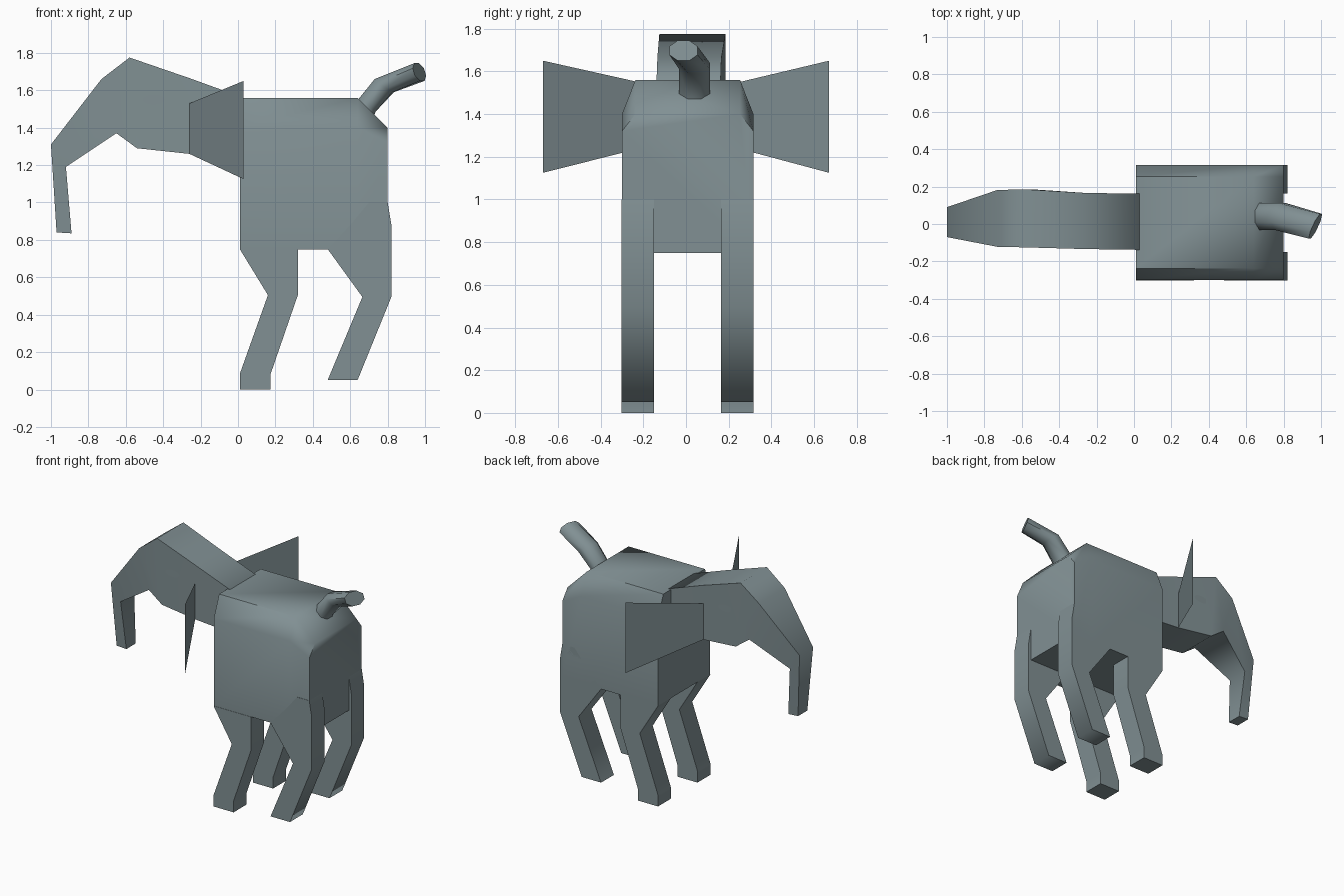
import bpy, bmesh, math

if "Cube" in bpy.data.objects:
    bpy.data.objects.remove(bpy.data.objects["Cube"])

grey = bpy.data.materials.new("elephant grey")
grey.diffuse_color = (0.22, 0.28, 0.295, 1)
grey.use_nodes = True
grey.node_tree.nodes["Principled BSDF"].inputs["Base Color"].default_value = grey.diffuse_color


def make(name, bm, angle):
    bmesh.ops.recalc_face_normals(bm, faces=bm.faces)
    me = bpy.data.meshes.new(name)
    bm.to_mesh(me)
    bm.free()
    me.materials.append(grey)
    for p in me.polygons:
        p.use_smooth = True
    me.set_sharp_from_angle(angle=math.radians(angle))
    ob = bpy.data.objects.new(name, me)
    bpy.context.collection.objects.link(ob)
    return ob


def loft(name, sections, angle=60):
    """Skin a row of equal-sized point loops and cap both ends."""
    bm = bmesh.new()
    rings = [[bm.verts.new(p) for p in s] for s in sections]
    n = len(rings[0])
    for a, b in zip(rings, rings[1:]):
        for i in range(n):
            j = (i + 1) % n
            bm.faces.new((a[i], a[j], b[j], b[i]))
    bm.faces.new(rings[0])
    bm.faces.new(rings[-1])
    return make(name, bm, angle)


def limb_section(top, bottom, yc, half):
    """Rectangular section between two side-view points."""
    return [(top[0], yc - half, top[1]), (top[0], yc + half, top[1]),
            (bottom[0], yc + half, bottom[1]), (bottom[0], yc - half, bottom[1])]


# Body: block with bevelled back edges and a sloping rump
def body_section(x, shoulder, top):
    half = [(0.308, 0.75), (0.308, shoulder), (0.245, top)]
    return ([(x, 0.008 - y, z) for y, z in half]
            + [(x, 0.008 + y, z) for y, z in reversed(half)])


loft("body", [body_section(0.01, 1.40, 1.56), body_section(0.64, 1.40, 1.56),
              body_section(0.80, 1.32, 1.40)])

# Legs: bent columns given as height, left x, right x
front_leg = [(0.75, 0.01, 0.32), (0.505, 0.16, 0.32), (0.085, 0.01, 0.175), (0.0, 0.01, 0.175)]
hind_leg = [(1.0, 0.70, 0.80), (0.88, 0.60, 0.82), (0.75, 0.48, 0.82),
            (0.495, 0.665, 0.82), (0.052, 0.48, 0.64)]
for side, yc in (("right", -0.226), ("left", 0.24)):
    for kind, profile in (("front_leg", front_leg), ("hind_leg", hind_leg)):
        loft(f"{kind}_{side}",
             [limb_section((a, z), (b, z), yc, 0.076) for z, a, b in profile], 80)

# Neck, head and trunk in one skin
loft("head_and_trunk", [limb_section(*s) for s in [
    ((0.03, 1.56), (0.03, 1.24), 0.012, 0.150),
    ((-0.26, 1.665), (-0.26, 1.26), 0.016, 0.150),
    ((-0.58, 1.775), (-0.54, 1.29), 0.030, 0.155),
    ((-0.73, 1.66), (-0.65, 1.37), 0.030, 0.152),
    ((-1.0, 1.31), (-0.92, 1.19), 0.010, 0.080),
    ((-0.97, 0.84), (-0.89, 0.835), 0.010, 0.055)]], 80)

# Tail: short bent stub, eight-sided
def tail_section(upper, lower, yc, half, twist=0.0):
    cx, cz = (upper[0] + lower[0]) / 2, (upper[1] + lower[1]) / 2
    dx, dz = upper[0] - cx, upper[1] - cz
    pts = []
    for i in range(8):
        a = math.pi * (i + 0.5) / 4
        c, s = math.cos(a) / math.cos(math.pi / 8), math.sin(a) / math.cos(math.pi / 8)
        pts.append((cx + dx * c + twist * s, yc + half * s, cz + dz * c))
    return pts


loft("tail", [tail_section((0.62, 1.52), (0.72, 1.44), 0.04, 0.072),
              tail_section((0.65, 1.56), (0.735, 1.485), 0.04, 0.072),
              tail_section((0.735, 1.66), (0.83, 1.59), 0.04, 0.072, 0.01),
              tail_section((0.955, 1.745), (0.985, 1.65), -0.012, 0.066, 0.03)])

for side, s in (("right", -1), ("left", 1)):
    # Ears: flat flaring sheets
    bm = bmesh.new()
    root = 0.016 + s * 0.15
    bm.faces.new([bm.verts.new(p) for p in (
        (-0.26, root, 1.26), (-0.26, root, 1.53),
        (0.03, s * 0.67, 1.65), (0.03, s * 0.67, 1.125))])
    make(f"ear_{side}", bm, 30)

    # Eyes: thin oval plates
    bm = bmesh.new()
    y = 0.025 + s * 0.156
    ring = [(-0.45 + 0.058 * math.cos(t), y, 1.55 + 0.026 * math.sin(t))
            for t in (math.tau * i / 16 for i in range(16))]
    bm.faces.new([bm.verts.new(p) for p in ring])
    make(f"eye_{side}", bm, 30)
